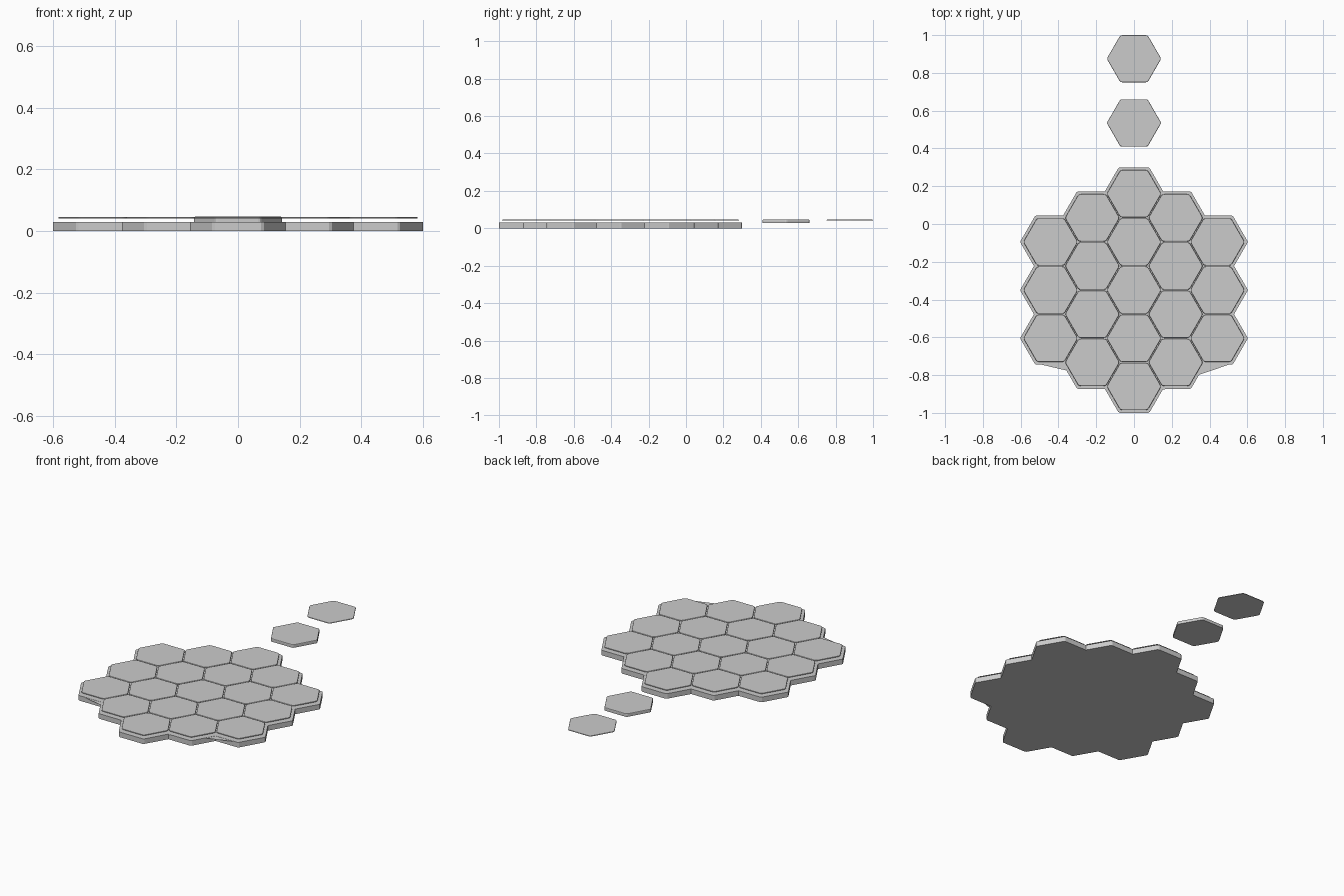
import bpy, bmesh, math
from mathutils import Vector

if "Cube" in bpy.data.objects:
    bpy.data.objects.remove(bpy.data.objects["Cube"])

S = 0.255                    # spacing between neighbouring cells
CY = -0.35                   # centre of the board
BASE_Z = 0.03
LIP = 0.0125                 # base overhang around the cells

def hexagon(cx, cy, apothem):
    r = apothem * 2 / math.sqrt(3)
    return [Vector((cx + r * math.cos(i * math.pi / 3),
                    cy + r * math.sin(i * math.pi / 3), 0)) for i in range(6)]

def chamfer(pts, c, segs=1):
    """Cut or round each outward corner of a counter-clockwise outline."""
    out = []
    for i, p in enumerate(pts):
        a, b = pts[i - 1] - p, pts[(i + 1) % len(pts)] - p
        if a.cross(b).z > 0:          # inward corner stays sharp
            out.append(p)
            continue
        p0, p1 = p + a.normalized() * c, p + b.normalized() * c
        for k in range(segs + 1):
            t = k / segs
            out.append(p0 * (1 - t) ** 2 + p * 2 * t * (1 - t) + p1 * t * t)
    return out

def prism(name, pts, z0, z1, bevel=0.0):
    bm = bmesh.new()
    face = bm.faces.new([bm.verts.new((p.x, p.y, z0)) for p in pts])
    ext = bmesh.ops.extrude_face_region(bm, geom=[face], use_keep_orig=True)
    top = [g for g in ext['geom'] if isinstance(g, bmesh.types.BMVert)]
    bmesh.ops.translate(bm, verts=top, vec=(0, 0, z1 - z0))
    bmesh.ops.recalc_face_normals(bm, faces=bm.faces)
    if bevel:
        edges = [e for e in bm.edges if all(v.co.z > z1 - 1e-5 for v in e.verts)]
        bmesh.ops.bevel(bm, geom=edges, offset=bevel, segments=2,
                        profile=0.5, affect='EDGES')
    return finish(name, bm)

def finish(name, bm):
    me = bpy.data.meshes.new(name)
    bm.to_mesh(me)
    bm.free()
    ob = bpy.data.objects.new(name, me)
    bpy.context.collection.objects.link(ob)
    return ob

# Centres of the 19 cells
cells = []
for q in range(-2, 3):
    for r in range(-2, 3):
        if abs(q + r) <= 2:
            cells.append((q * S * math.sqrt(3) / 2, CY + (r + q / 2) * S))

# Board base: merge the cells into one outline, then push it outward
bm = bmesh.new()
for cx, cy in cells:
    bm.faces.new([bm.verts.new(p) for p in hexagon(cx, cy, S / 2)])
bmesh.ops.remove_doubles(bm, verts=bm.verts, dist=0.002)
start = next(l for f in bm.faces for l in f.loops if l.edge.is_boundary)
loop, ring = start, []
while True:
    ring.append(loop.vert.co.copy())
    loop = loop.link_loop_next
    while not loop.edge.is_boundary:
        loop = loop.link_loop_radial_next.link_loop_next
    if loop == start:
        break
bm.free()
outline = []
for i, p in enumerate(ring):
    d0 = (p - ring[i - 1]).normalized()
    d1 = (ring[(i + 1) % len(ring)] - p).normalized()
    n0, n1 = Vector((d0.y, -d0.x, 0)), Vector((d1.y, -d1.x, 0))
    outline.append(p + LIP * (n0 + n1) / (1 + n0.dot(n1)))
prism("board_base", chamfer(outline, 0.006), 0, BASE_Z)

# Thin webs in the front notches of the base
bm = bmesh.new()
for tri in (((-0.53, -0.735), (-0.36, -0.775), (-0.37, -0.735)),
            ((0.53, -0.735), (0.37, -0.735), (0.34, -0.80)),
            ((0.15, -0.876), (0.28, -0.866), (0.15, -0.85))):
    bm.faces.new([bm.verts.new((x, y, BASE_Z - 0.001)) for x, y in tri])
bmesh.ops.recalc_face_normals(bm, faces=bm.faces)
finish("notch_webs", bm)

# Thin tile caps hovering over the board, plus one loose cap behind it
for i, (cx, cy) in enumerate(cells + [(0, 0.875)]):
    name = "loose_tile_cap" if i == len(cells) else f"tile_cap_{i + 1}"
    prism(name, chamfer(hexagon(cx, cy, 0.125), 0.012, 3), 0.041, 0.046, 0.004)

# Loose full-thickness tile body
body = prism("loose_tile_body", chamfer(hexagon(0, 0.535, 0.125), 0.008, 2),
             0.028, 0.047, 0.004)
